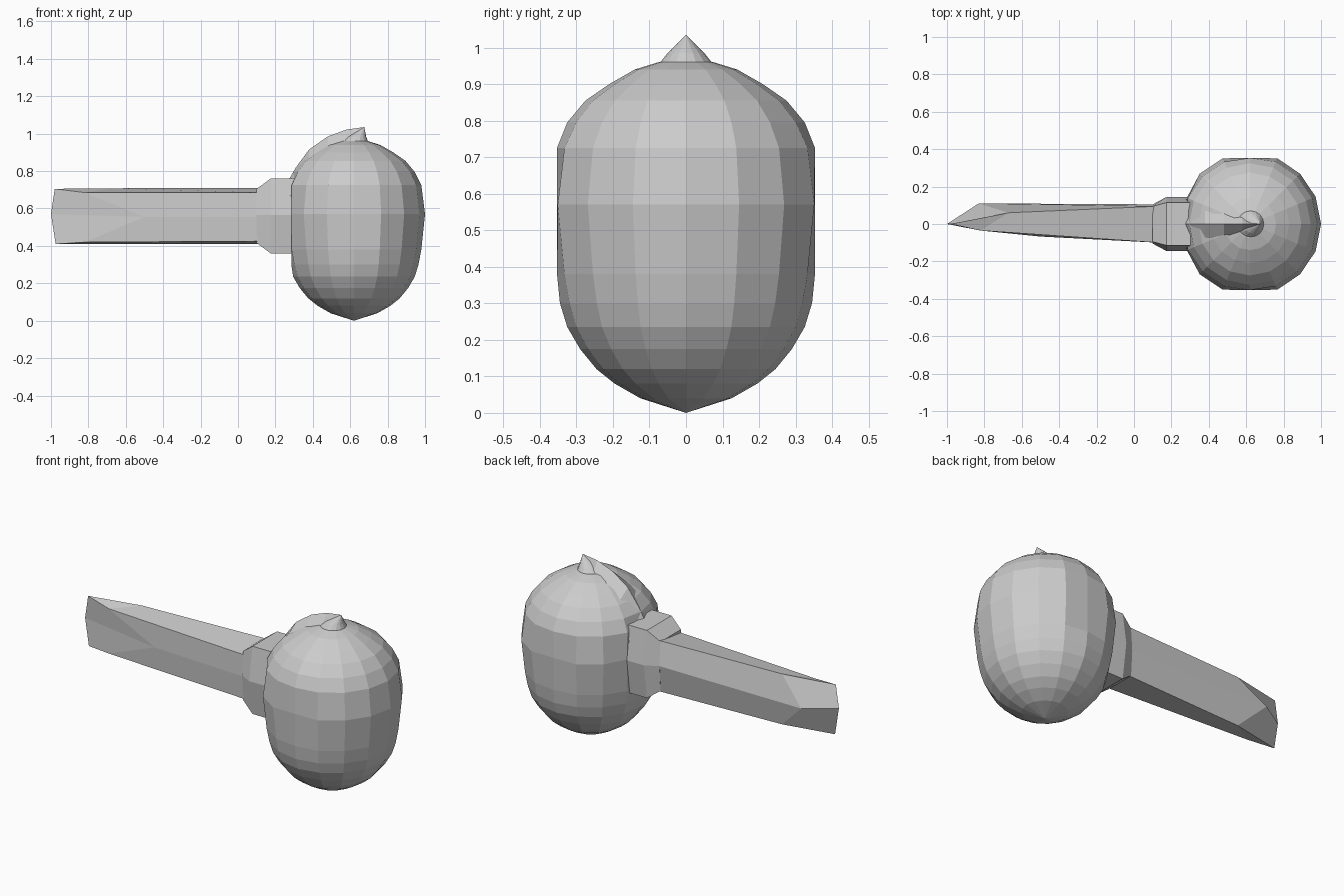
import bpy, bmesh
from math import cos, sin, tau

if "Cube" in bpy.data.objects:
    bpy.data.objects.remove(bpy.data.objects["Cube"])


def loft(name, sections):
    """Skin a list of closed sections (equal point counts) and cap both ends."""
    bm = bmesh.new()
    rows = [[bm.verts.new(p) for p in s] for s in sections]
    n = len(rows[0])
    for a, b in zip(rows, rows[1:]):
        for i in range(n):
            j = (i + 1) % n
            bm.faces.new((a[i], a[j], b[j], b[i]))
    bm.faces.new(rows[0][::-1])
    bm.faces.new(rows[-1])
    bmesh.ops.remove_doubles(bm, verts=bm.verts, dist=0.0005)
    bmesh.ops.recalc_face_normals(bm, faces=bm.faces)
    mesh = bpy.data.meshes.new(name)
    bm.to_mesh(mesh)
    bm.free()
    obj = bpy.data.objects.new(name, mesh)
    bpy.context.collection.objects.link(obj)
    return obj


def ring(cx, z, r, n=16):
    """Horizontal ring, flattened on the sides and where the handle meets it."""
    pts = []
    for i in range(n):
        a = tau * i / n
        y = max(-0.353, min(0.353, r * sin(a)))
        pts.append((max(0.285, cx + r * cos(a)), y, z))
    return pts


# Rounded head: (height, radius)
profile = [(0, 0), (0.04, 0.125), (0.08, 0.195), (0.12, 0.245), (0.175, 0.29),
           (0.235, 0.325), (0.30, 0.345), (0.38, 0.36), (0.57, 0.38),
           (0.725, 0.36), (0.795, 0.325), (0.855, 0.275), (0.90, 0.21),
           (0.94, 0.14), (0.96, 0.075)]
loft("head", [ring(0.62, z, r) for z, r in profile])

# Small leaning tip on the crown
loft("crown_tip", [ring(0.62, 0.95, 0.078), ring(0.635, 0.985, 0.05),
                   ring(0.675, 1.035, 0)])

# Ridge running from the tip down to the collar: (x, crest z, base z, half width)
ridge = [(0.275, 0.76, 0.66, 0.13), (0.31, 0.82, 0.72, 0.13),
         (0.38, 0.915, 0.84, 0.12), (0.48, 0.985, 0.91, 0.085),
         (0.58, 1.022, 0.93, 0.06), (0.675, 1.035, 0.99, 0.008)]
loft("crown_ridge", [[(x, -w, b), (x, 0, t), (x, w, b)] for x, t, b, w in ridge])

# Collar between head and handle
def collar_section(x, y, y_mid, top, bottom):
    return [(x, -y, top), (x, y, top), (x, y_mid, 0.565),
            (x, y, bottom), (x, -y, bottom), (x, -y_mid, 0.565)]

loft("collar", [collar_section(0.10, 0.095, 0.105, 0.705, 0.415),
                collar_section(0.175, 0.115, 0.145, 0.76, 0.36),
                collar_section(0.34, 0.115, 0.145, 0.76, 0.36)])

# Handle tapering to an upright chisel edge
root = [(0.13, -0.10, 0.685), (0.13, 0.095, 0.71), (0.13, 0.105, 0.565),
        (0.13, 0.095, 0.41), (0.13, -0.10, 0.425), (0.13, -0.10, 0.555)]
waist = [(-0.82, -0.035, 0.685), (-0.67, 0.06, 0.708), (-0.83, 0.11, 0.565),
         (-0.67, 0.06, 0.41), (-0.82, -0.035, 0.42), (-0.50, -0.067, 0.555)]
top, mid, low = (-0.98, 0, 0.705), (-1, 0, 0.57), (-0.975, 0, 0.41)
loft("handle", [root, waist, [top, top, mid, low, low, mid]])
